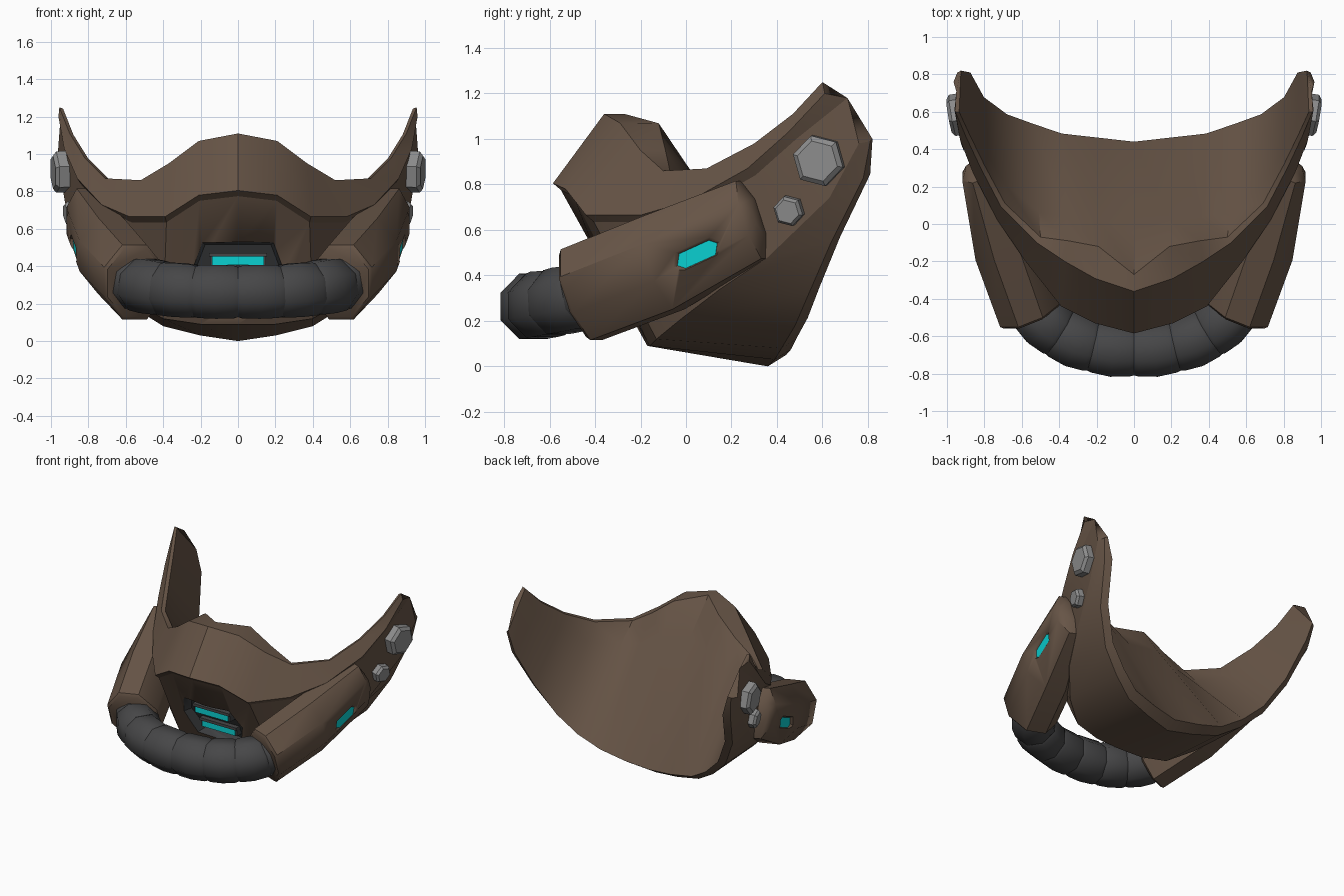
import bpy, bmesh, math
from mathutils import Vector as V

if "Cube" in bpy.data.objects:
    bpy.data.objects.remove(bpy.data.objects["Cube"])


def material(name, rgb):
    m = bpy.data.materials.new(name)
    m.diffuse_color = (*rgb, 1)
    m.use_nodes = True
    m.node_tree.nodes["Principled BSDF"].inputs["Base Color"].default_value = m.diffuse_color
    return m


BROWN = material("brown leather", (0.135, 0.09, 0.062))
RUBBER = material("dark rubber", (0.062, 0.062, 0.064))
FRAME = material("dark grey frame", (0.05, 0.053, 0.056))
STEEL = material("steel grey", (0.27, 0.27, 0.27))
TEAL = material("glowing teal", (0.003, 0.64, 0.65))


def loft(name, rings, mat, angle=30, creases=()):
    """Closed solid through equal-length closed rings, capped at both ends."""
    n = len(rings[0])
    verts = [p for r in rings for p in r]
    faces = [(i * n + j, i * n + (j + 1) % n, (i + 1) * n + (j + 1) % n, (i + 1) * n + j)
             for i in range(len(rings) - 1) for j in range(n)]
    faces += [tuple(range(n))[::-1], tuple(range(len(verts) - n, len(verts)))]
    me = bpy.data.meshes.new(name)
    me.from_pydata(verts, [], faces)
    bm = bmesh.new()
    bm.from_mesh(me)
    bmesh.ops.recalc_face_normals(bm, faces=bm.faces)
    bm.to_mesh(me)
    bm.free()
    me.materials.append(mat)
    ob = bpy.data.objects.new(name, me)
    bpy.context.collection.objects.link(ob)
    bpy.ops.object.select_all(action='DESELECT')
    ob.select_set(True)
    bpy.context.view_layer.objects.active = ob
    bpy.ops.object.shade_smooth_by_angle(angle=math.radians(angle))
    for e in me.edges:
        a, b = e.vertices
        if a % n == b % n and a % n in creases:
            e.use_edge_sharp = True
    return ob


def carve(body, cutter):
    cutter.hide_render = cutter.hide_viewport = True
    cut = body.modifiers.new("carve", 'BOOLEAN')
    cut.operation, cut.object, cut.solver = 'DIFFERENCE', cutter, 'EXACT'


def flip(p, side):
    return V((p[0] * side, p[1], p[2]))


# ---- mask shell: rows from the centre line to the ear ----
rim = [(0, -.36, 1.11), (.21, -.29, 1.07), (.37, -.2, .95), (.52, -.1, .86),
       (.71, .09, .87), (.82, .3, .98), (.9, .47, 1.11), (.955, .6, 1.25)]
ridge = [(0, -.585, .805), (.21, -.53, .78), (.39, -.44, .665), (.58, -.2, .665),
         (.73, .02, .73), (.86, .27, .87), (.93, .45, 1.03), (.96, .61, 1.2)]
jaw = [(0, -.17, .09), (.2, -.16, .09), (.4, -.13, .12), (.56, -.02, .21),
       (.71, .15, .34), (.82, .36, .48), (.925, .63, .74), (.965, .76, .98)]
hem = [(0, .36, 0), (.2, .39, .03), (.4, .42, .08), (.56, .48, .18),
       (.71, .54, .32), (.84, .64, .55), (.92, .78, .83), (.945, .81, .99)]
rim_depth = [.09, .17, .11, .03, .02, .015, .01, 0]

half = []
for i in range(8):
    a, b, c, d = V(rim[i]), V(ridge[i]), V(jaw[i]), V(hem[i])
    k = min(i / 6, 1)
    under = b + V((-.022 * k, .035, -.03))
    if i == 7:
        under = V((.95, .71, 1.18))
    lip = d + V((-.045 * k, .08 - .05 * k, .05 - .035 * k))
    if i == 7:
        lip = V((.925, .82, 1.0))
    inner = a + V((-.02 * min(i, 1), rim_depth[i], -.008 * i / 7))
    hollow = inner.lerp(lip, .22)
    hollow.y += (.06, .02)[i] if i < 2 else 0
    half.append([a, b, under, c, d, lip, hollow, inner])
columns = [[flip(p, -1) for p in col] for col in half[:0:-1]] + half
shell = loft("mask_shell", columns, BROWN, 35, (0, 1, 2, 3, 4, 5, 7))

# ---- breathing hose: bulging segments along an arc ----
arc = [V(p) for p in [(0, -.675, .262), (.22, -.652, .265), (.4, -.58, .28),
                      (.53, -.46, .305), (.61, -.3, .37)]]
path = [flip(p, -1) for p in arc[:0:-1]] + arc
tang = [(path[min(i + 1, 8)] - path[max(i - 1, 0)]).normalized() for i in range(9)]
for i in range(8):
    rings = []
    for t, r in ((-.02, .143), (.1, .153), (.5, .156), (.9, .153), (1.02, .143)):
        c = path[i].lerp(path[i + 1], t)
        tg = tang[i].lerp(tang[i + 1], t).normalized()
        s = tg.cross(V((0, 0, 1))).normalized()
        u = s.cross(tg)
        c = c + s * (.01 * (1 - abs(2 * t - 1)))
        rings.append([c + r * (math.cos(a) * s + math.sin(a) * u)
                      for a in [math.pi / 8 + j * math.pi / 4 for j in range(8)]])
    loft(f"hose_segment_{i + 1}", rings, RUBBER, 50)

# ---- arm guards that hold the hose ends ----
SIDE, UP = V((.93, -.37, 0)), V((0, -.31, .95))


def section(c, hs, hu, k=.4):
    shape = [(1, -k), (1, k), (k, 1), (-k, 1), (-1, k), (-1, -k), (-k, -1), (k, -1)]
    return [V(c) + SIDE * hs * x + UP * hu * y for x, y in shape]


guard = [section((.55, -.475, .31), .16, .19), section((.553, -.46, .315), .175, .21),
         section((.68, -.1, .455), .18, .215), section((.825, .29, .645), .1, .18),
         section((.835, .325, .66), .07, .08)]

# slanted light panel lies on the outer flat of the guard
mid, back = (guard[2][0] + guard[2][1]) / 2, (guard[3][0] + guard[3][1]) / 2
along = (back - mid).normalized()
out = along.cross(UP).normalized()
across = out.cross(along).normalized()
spot = mid.lerp(back, .47) - UP * .055


def slot(length, height, depth):
    pts = [(1, .25), (.72, 1), (-.72, 1), (-1, -.25), (-.72, -1), (.72, -1)]
    return [spot + along * length * x + across * height * y + out * depth for x, y in pts]


def bolt(name, c, n, r, h, side):
    n = V(n).normalized()
    a = n.cross(V((0, 0, 1))).normalized()
    b = a.cross(n)
    rings = [[flip(V(c) + n * d + r * q * (math.cos(t) * a + math.sin(t) * b), side)
              for t in [.25 + j * math.pi / 3 for j in range(6)]]
             for d, q in ((-.03, 1), (h * .6, 1), (h, .8))]
    loft(name, rings, STEEL, 20)


for side, tag in ((1, "right"), (-1, "left")):
    def m(rings):
        return [[flip(p, side) for p in r] for r in rings]
    body = loft("arm_guard_" + tag, m(guard), BROWN, 40)
    carve(body, loft("slot_cutter_" + tag, m([slot(.1, .034, -.02), slot(.128, .054, .012)]), BROWN))
    loft("guard_light_" + tag, m([slot(.101, .035, -.022), slot(.101, .035, -.014)]), TEAL)
    # hexagonal bolts by the ear
    bolt("large_bolt_" + tag, (.945, .585, .905), (.97, -.17, -.05), .115, .045, side)
    bolt("small_bolt_" + tag, (.882, .455, .685), (.95, -.25, -.12), .068, .042, side)

# ---- recessed chin vent with glowing slats ----


def chin(x, z, d):
    """Point on the sloping chin front, pushed forward by d."""
    return V((x, -.17 - .555 * (z - .09) - d, z))


hexa = [(-.2, .535), (.2, .535), (.26, .38), (.19, .2), (-.19, .2), (-.26, .38)]
recess = loft("vent_cutter", [[chin(x * q, .37 + (z - .37) * q, d) for x, z in hexa]
                              for d, q in ((-.1, .88), (.06, 1.03))], BROWN)
shell.data.materials.append(FRAME)
recess.data.materials.append(FRAME)
for f in recess.data.polygons:
    f.material_index = 1
carve(shell, recess)


def bar(name, w, y0, y1, z0, z1, mat):
    loft(name, [[V((x, y, z)) for y, z in ((y0, z0), (y1, z0), (y1, z1), (y0, z1))]
                for x in (-w, w)], mat)


for i, (y, z) in enumerate(((-.31, .43), (-.225, .29))):
    bar(f"vent_slat_{i + 1}", .15, y, y + .1, z - .028, z + .04, FRAME)
    bar(f"vent_hood_{i + 1}", .155, y - .018, y + .06, z + .022, z + .042, RUBBER)
    bar(f"vent_light_{i + 1}", .138, y - .009, y + .001, z - .024, z + .021, TEAL)
